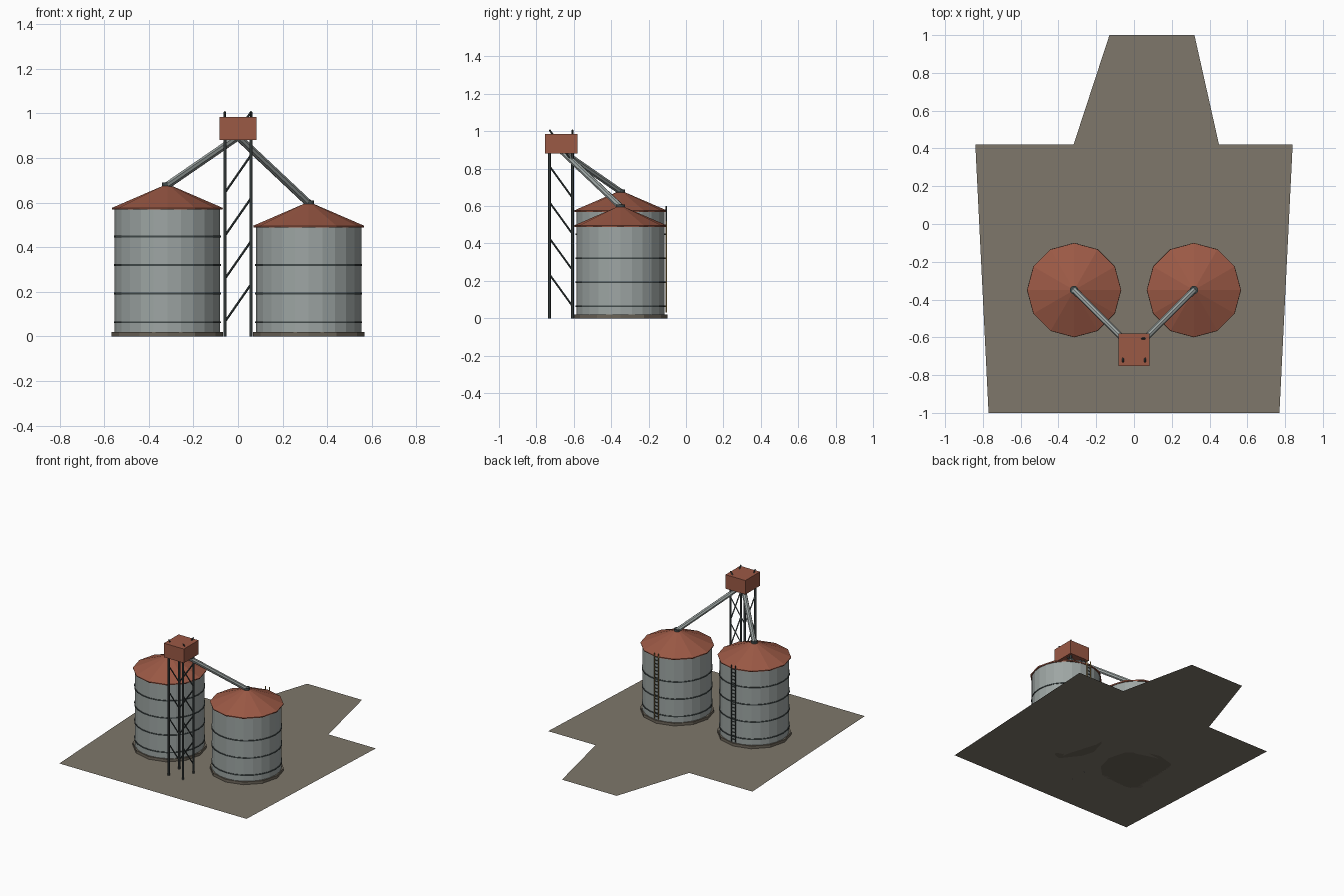
import bpy, bmesh, math
from mathutils import Vector

old = bpy.data.objects.get("Cube")
if old:
    bpy.data.objects.remove(old, do_unlink=True)


def material(name, r, g, b):
    m = bpy.data.materials.new(name)
    m.use_nodes = True
    m.diffuse_color = (r, g, b, 1)
    bsdf = m.node_tree.nodes["Principled BSDF"]
    bsdf.inputs["Base Color"].default_value = (r, g, b, 1)
    bsdf.inputs["Roughness"].default_value = 0.8
    return m


EARTH = material("packed earth", 0.21, 0.185, 0.145)
FOOTING = material("footing concrete", 0.15, 0.13, 0.10)
STEEL = material("galvanised steel", 0.34, 0.38, 0.37)
DARK = material("dark steel", 0.055, 0.07, 0.07)
RUST = material("rust red", 0.33, 0.10, 0.06)
YELLOW = material("ladder yellow", 0.42, 0.27, 0.08)


def finish(name, bm, mat, smooth=False):
    bmesh.ops.recalc_face_normals(bm, faces=bm.faces)
    mesh = bpy.data.meshes.new(name)
    bm.to_mesh(mesh)
    bm.free()
    mesh.materials.append(mat)
    ob = bpy.data.objects.new(name, mesh)
    bpy.context.collection.objects.link(ob)
    for p in mesh.polygons:
        p.use_smooth = smooth and len(p.vertices) == 4
    return ob


def lathe(name, x, y, profile, sides, mat):
    """Closed solid of revolution from (radius, height) pairs."""
    bm = bmesh.new()
    rings = []
    for r, z in profile:
        rings.append([bm.verts.new((x + r * math.cos(math.tau * i / sides),
                                    y + r * math.sin(math.tau * i / sides), z))
                      for i in range(sides)])
    for a, b in zip(rings, rings[1:]):
        for i in range(sides):
            j = (i + 1) % sides
            bm.faces.new((a[i], a[j], b[j], b[i]))
    bm.faces.new(rings[0][::-1])
    bm.faces.new(rings[-1])
    return finish(name, bm, mat)


def add_bar(bm, a, b, radius, sides=4):
    """Straight bar between two points."""
    a, b = Vector(a), Vector(b)
    d = b - a
    made = bmesh.ops.create_cone(bm, cap_ends=True, segments=sides, radius1=radius,
                                 radius2=radius, depth=d.length)["verts"]
    turn = d.to_track_quat('Z', 'Y')
    for v in made:
        v.co = turn @ v.co + (a + b) / 2


def bars(name, pairs, radius, mat, sides=4, smooth=False):
    bm = bmesh.new()
    for a, b in pairs:
        add_bar(bm, a, b, radius, sides)
    return finish(name, bm, mat, smooth)


# Ground sheet with the access apron at the back
bm = bmesh.new()
outline = [(-0.77, -1), (0.77, -1), (0.84, 0.42), (0.45, 0.42),
           (0.32, 1), (-0.13, 1), (-0.32, 0.42), (-0.84, 0.42)]
bm.faces.new([bm.verts.new((x, y, 0)) for x, y in outline])
finish("ground", bm, EARTH)

SILO_Y = -0.35
HEAD = Vector((0, -0.665, 0.895))


def silo(side, x, eave, hoops, ladder_mat):
    y = SILO_Y
    lathe(side + "_footing", x, y, [(0.25, 0), (0.25, 0.02)], 12, FOOTING)
    lathe(side + "_wall", x, y, [(0.236, 0.02), (0.236, eave)], 24, STEEL)
    for k in range(hoops):
        z = 0.064 + 0.128 * k
        lathe(f"{side}_hoop_{k + 1}", x, y, [(0.24, z - 0.004), (0.24, z + 0.004)], 24, DARK)
    lathe(side + "_roof", x, y, [(0.247, eave - 0.006), (0.249, eave + 0.002),
                                 (0.02, eave + 0.101)], 12, RUST)
    lathe(side + "_roof_cap", x, y, [(0.023, eave + 0.09), (0.023, eave + 0.115)], 12, DARK)

    # Ladder up the back wall
    ly, top, half = y + 0.245, eave + 0.025, 0.016
    bars(side + "_ladder_rails", [((x + s * half, ly, 0.03), (x + s * half, ly, top))
                                  for s in (-1, 1)], 0.004, ladder_mat)
    count = int((top - 0.05) / 0.026)
    bars(side + "_ladder_rungs", [((x - half, ly, 0.05 + 0.026 * k),
                                   (x + half, ly, 0.05 + 0.026 * k))
                                  for k in range(count)], 0.003, DARK)

    # Grain spout from the tower head
    bars(side + "_spout", [(HEAD, (x, y, eave + 0.103))], 0.017, STEEL, 8)


silo("tall_silo", -0.317, 0.574, 4, DARK)
silo("short_silo", 0.317, 0.494, 3, YELLOW)

# Tower legs
X, FRONT, BACK = 0.059, -0.73, -0.607
bars("tower_legs", [((sx, sy, 0), (sx, sy, 0.95)) for sx in (-X, X)
                    for sy in (FRONT, BACK)], 0.008, DARK, 6)

# Diagonal braces, one per bay on the back and both sides
braces = []
for k in range(5):
    low = 0.065 + 0.193 * k
    high = low + 0.17
    braces.append(((-X, BACK, low), (X, BACK, high)))
    for sx in (-X, X):
        braces.append(((sx, BACK, low), (sx, FRONT, high)))
bars("tower_braces", braces, 0.005, DARK)

# Tower head box
bm = bmesh.new()
bmesh.ops.create_cube(bm, size=1)
for v in bm.verts:
    v.co = (v.co.x * 0.164, v.co.y * 0.172 - 0.667, v.co.z * 0.104 + 0.932)
finish("tower_head", bm, RUST)
